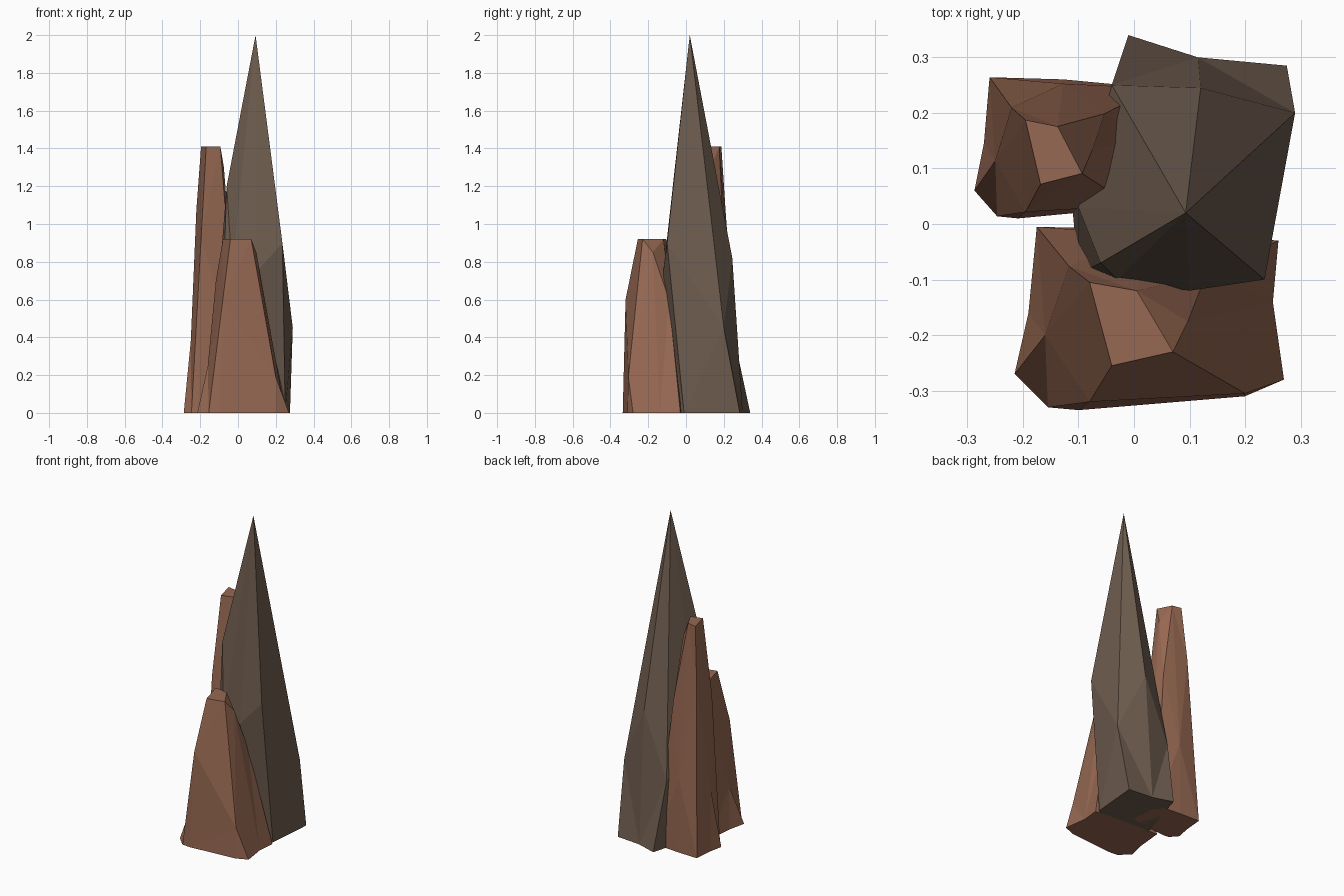
import bpy
import bmesh
from mathutils import Matrix, Vector

default_cube = bpy.data.objects.get("Cube")
if default_cube:
    bpy.data.objects.remove(default_cube, do_unlink=True)


def make_material(name, colour):
    material = bpy.data.materials.new(name)
    material.use_nodes = True
    material.diffuse_color = (*colour, 1)
    shader = material.node_tree.nodes["Principled BSDF"]
    shader.inputs["Base Color"].default_value = (*colour, 1)
    return material


def make_rock(name, rings, material, scale=(1, 1, 1), offset=(0, 0, 0)):
    """Loft counter-clockwise rings given in hundredths, merging repeated points."""
    bm = bmesh.new()
    loops = [[bm.verts.new(Vector(point) / 100) for point in ring] for ring in rings]
    for lower, upper in zip(loops, loops[1:]):
        for i in range(len(lower)):
            j = (i + 1) % len(lower)
            bm.faces.new((lower[i], lower[j], upper[j], upper[i]))
    bm.faces.new(list(reversed(loops[0])))
    bm.faces.new(loops[-1])
    bmesh.ops.remove_doubles(bm, verts=bm.verts[:], dist=0.001)
    bmesh.ops.triangulate(bm, faces=bm.faces[:])
    bmesh.ops.recalc_face_normals(bm, faces=bm.faces[:])
    bm.transform(Matrix.Translation(offset) @ Matrix.Diagonal((*scale, 1)))
    mesh = bpy.data.meshes.new(name)
    bm.to_mesh(mesh)
    bm.free()
    mesh.materials.append(material)
    rock = bpy.data.objects.new(name, mesh)
    bpy.context.collection.objects.link(rock)
    return rock


def at_height(points, z):
    return [(x, y, z) for x, y in points]


red_brown = make_material("red brown stone", (0.31, 0.14, 0.085))
grey_brown = make_material("grey brown stone", (0.155, 0.107, 0.077))

# Blunt rock: flared foot, irregular shoulder, four-sided flat top
foot = at_height([(-17.5, -0.5), (-19, -16), (-21.5, -27), (-15.5, -33), (-10, -33.5),
                  (20, -31), (27, -28), (25, -14), (26, -3), (2, -1)], 0)
left_shoulder, low_left = (-11.7, -7.6, 70), (-16, -20, 25)
front_shoulder, front_corner = (-8, -32, 60), (20, -30.5, 19)
shoulder = [left_shoulder, low_left, low_left, front_shoulder, front_shoulder,
            front_corner, front_corner, (9.7, -17.5, 85), (13, -9, 60), (2, -2, 30)]
back_left, front_left, front_right, back_right = at_height(
    [(-8, -10.5), (-4, -25.5), (7, -23), (0.5, -12)], 92)
blunt_top = [back_left, back_left, back_left, front_left, front_left,
             front_right, front_right, front_right, back_right, back_right]
blunt_rings = [foot, shoulder, blunt_top]

make_rock("front_rock", blunt_rings, red_brown)

# The tall rock is the same shape, narrower and stretched upward
make_rock("tall_back_rock", blunt_rings, red_brown,
          scale=(0.68, 0.77, 1.533), offset=(-0.141, 0.268, 0))

# Pointed spire: wide foot, uneven belly, single peak
spire_foot = at_height([(-10, -9), (-3, -10), (10, -12), (25, -1), (27.5, 28.5),
                        (11.5, 30), (-1, 34), (-5, 20), (-11, 2)], 0)
back_belly = (-4, 25, 42)
belly = [(-6, -7, 120), (-3, -10, 75), (10, -12, 75), (23.5, -10, 90), (29, 20, 45),
         (12, 24.5, 82), back_belly, back_belly, (-10, 3, 70)]
peak = [(9.3, 2, 200)] * len(belly)
make_rock("pointed_spire", [spire_foot, belly, peak], grey_brown)
